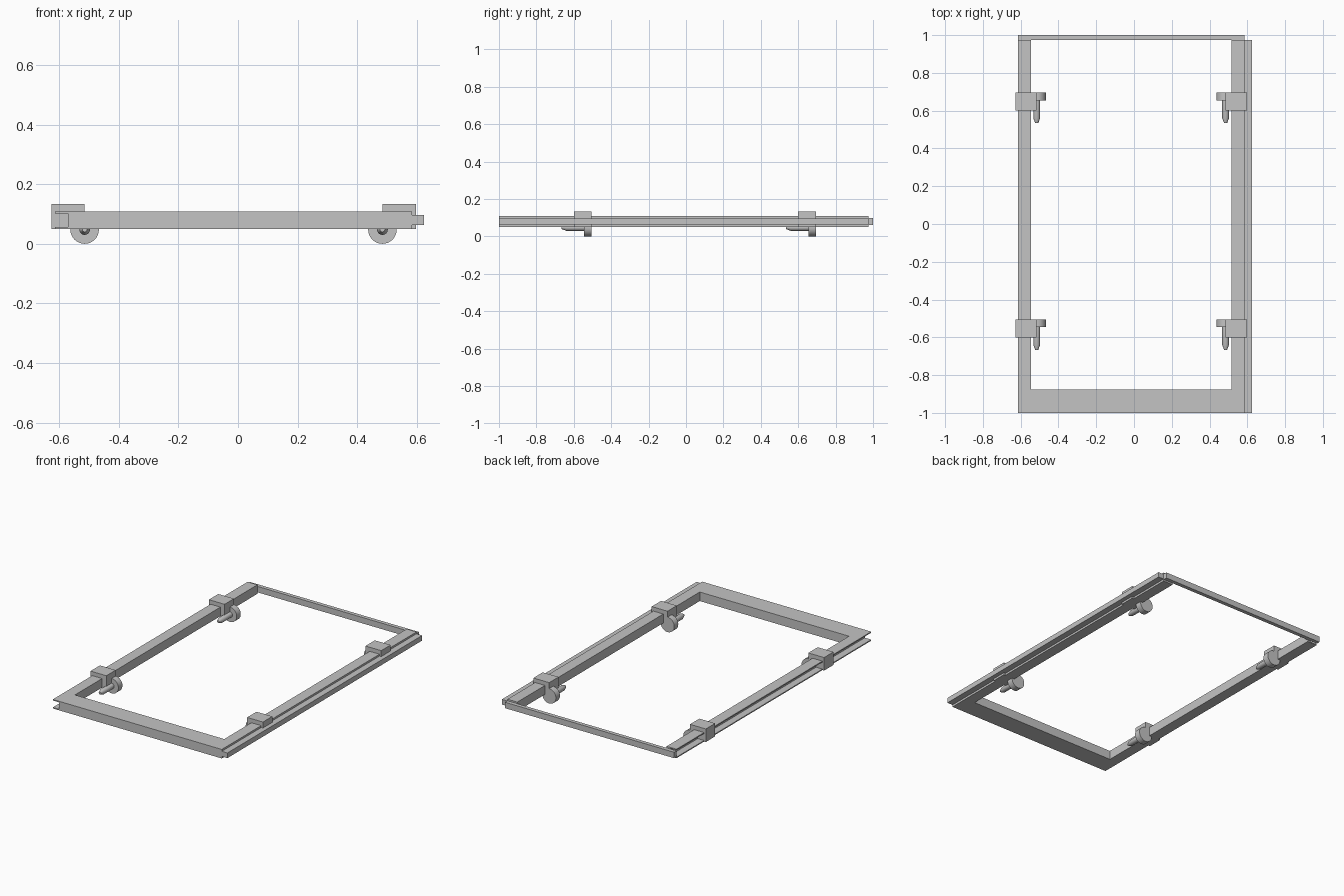
import bpy, bmesh, math
from mathutils import Matrix, Vector

if "Cube" in bpy.data.objects:
    bpy.data.objects.remove(bpy.data.objects["Cube"], do_unlink=True)

grey = bpy.data.materials.new("plain grey")
grey.use_nodes = True
grey.diffuse_color = (0.55, 0.55, 0.55, 1)
grey.node_tree.nodes["Principled BSDF"].inputs["Base Color"].default_value = grey.diffuse_color


def finish(name, bm):
    """Turn a bmesh into a grey object."""
    bmesh.ops.recalc_face_normals(bm, faces=bm.faces)
    mesh = bpy.data.meshes.new(name)
    bm.to_mesh(mesh)
    bm.free()
    mesh.materials.append(grey)
    obj = bpy.data.objects.new(name, mesh)
    bpy.context.collection.objects.link(obj)
    return obj


def box(name, low, high):
    low, high = Vector(low), Vector(high)
    bm = bmesh.new()
    bmesh.ops.create_cube(bm, size=1)
    bmesh.ops.scale(bm, vec=high - low, verts=bm.verts)
    bmesh.ops.translate(bm, vec=(low + high) / 2, verts=bm.verts)
    return finish(name, bm)


def extrude_outline(name, points, z0, z1):
    bm = bmesh.new()
    face = bm.faces.new([bm.verts.new((x, y, z0)) for x, y in points])
    new = bmesh.ops.extrude_face_region(bm, geom=[face])["geom"]
    moved = [v for v in new if isinstance(v, bmesh.types.BMVert)]
    bmesh.ops.translate(bm, vec=(0, 0, z1 - z0), verts=moved)
    return finish(name, bm)


def lathe_y(name, profile, x, z, sides=32):
    """Round part about a y axis; profile lists (radius, y)."""
    bm = bmesh.new()
    rings = []
    for radius, y in profile:
        ring = []
        for i in range(sides):
            a = 2 * math.pi * i / sides
            ring.append(bm.verts.new((x + radius * math.cos(a), y, z + radius * math.sin(a))))
        rings.append(ring)
    for a, b in zip(rings, rings[1:]):
        for i in range(sides):
            j = (i + 1) % sides
            bm.faces.new((a[i], a[j], b[j], b[i]))
    bm.faces.new(rings[0])
    bm.faces.new(rings[-1])
    obj = finish(name, bm)
    bpy.ops.object.select_all(action="DESELECT")
    obj.select_set(True)
    bpy.context.view_layer.objects.active = obj
    bpy.ops.object.shade_smooth_by_angle(angle=math.radians(35))
    return obj


LEFT, RIGHT, RAIL = -0.615, 0.585, 0.07
BACK = 0.975

# U-shaped frame, open towards the back
frame = extrude_outline("frame", [
    (LEFT, -1), (RIGHT, -1), (RIGHT, BACK), (RIGHT - RAIL, BACK),
    (RIGHT - RAIL, -0.875), (LEFT + RAIL, -0.875), (LEFT + RAIL, BACK), (LEFT, BACK)], 0.05, 0.108)

# Groove along the outer side of one rail
cutter = box("groove_cutter", (LEFT - 0.1, -1.1, 0.057), (-0.57, 1.1, 0.101))
cutter.hide_render = True
groove = frame.modifiers.new("groove", "BOOLEAN")
groove.operation = "DIFFERENCE"
groove.solver = "EXACT"
groove.object = cutter
bpy.context.view_layer.objects.active = frame
bpy.ops.object.modifier_apply(modifier=groove.name)
bpy.data.objects.remove(cutter, do_unlink=True)

# Tongues on the other rail and across the back
box("side_tongue", (RIGHT - 0.01, -1, 0.063), (0.625, BACK, 0.096))
box("back_tongue", (LEFT, BACK, 0.06), (RIGHT, 1, 0.098))

# Clamps: block around the rail, disc and pointed pin on its inner side
MIDDLE = -0.015
for side, side_name in ((-1, "right"), (1, "left")):
    for y, end_name in ((-0.6, "front"), (0.6, "back")):
        label = end_name + "_" + side_name
        inner, outer = sorted((MIDDLE + side * 0.5, MIDDLE + side * 0.612))
        box(label + "_clamp_block", (inner, y, 0.05), (outer, y + 0.095, 0.134))
        hub = MIDDLE + side * 0.5
        lathe_y(label + "_clamp_disc", [(0.048, y + 0.054), (0.048, y + 0.095)], hub, 0.048)
        lathe_y(label + "_clamp_pin", [(0.008, y - 0.066), (0.018, y - 0.04), (0.018, y + 0.054)],
                hub, 0.048, 24)
